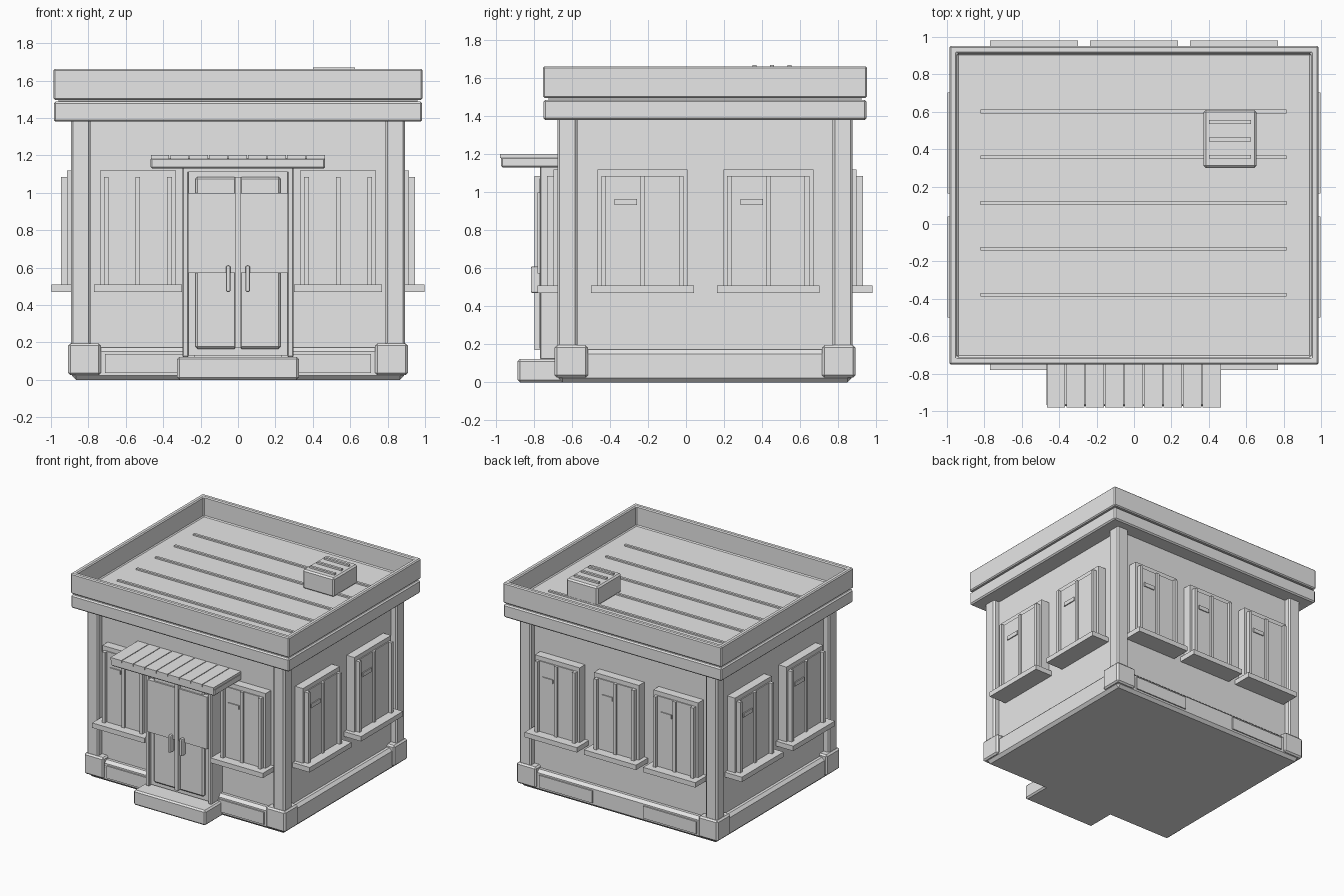
import bpy, bmesh
from math import radians
from mathutils import Matrix, Vector

default = bpy.data.objects.get("Cube")
if default:
    bpy.data.objects.remove(default, do_unlink=True)

grey = bpy.data.materials.new("plain_grey")
grey.use_nodes = True
TONE = (0.8, 0.8, 0.8, 1)
grey.diffuse_color = TONE
grey.node_tree.nodes["Principled BSDF"].inputs["Base Color"].default_value = TONE

CY = 0.1                    # middle of the building in y
HX, HY = 0.893, 0.777       # half size to the outside of the corner pillars
RECESS = 0.05               # walls sit this far behind the pillars


def finish(name, bm, bevel=0, segments=1):
    mesh = bpy.data.meshes.new(name)
    bm.to_mesh(mesh)
    bm.free()
    mesh.materials.append(grey)
    obj = bpy.data.objects.new(name, mesh)
    bpy.context.collection.objects.link(obj)
    if bevel:
        mod = obj.modifiers.new("edge_bevel", "BEVEL")
        mod.width, mod.segments = bevel, segments
    return obj


def cube(x, y, z, matrix=Matrix()):
    bm = bmesh.new()
    centre = Vector([(a + b) / 2 for a, b in (x, y, z)])
    size = Vector([b - a for a, b in (x, y, z)])
    place = matrix @ Matrix.Translation(centre) @ Matrix.Diagonal(size).to_4x4()
    bmesh.ops.create_cube(bm, size=1, matrix=place)
    return bm


def box(name, x, y, z, bevel=0, matrix=Matrix(), segments=1):
    return finish(name, cube(x, y, z, matrix), bevel, segments)


def around(hx, hy):
    return (-hx, hx), (CY - hy, CY + hy)


# Walls and plinth
box("walls", *around(HX - RECESS, HY - RECESS), (0.1, 1.42))
box("plinth", *around(HX - 0.005, HY - 0.005), (0, 0.172), 0.022)

# Corner pillars and their foot blocks
for sx in (-1, 1):
    for sy in (-1, 1):
        def corner(hx, hy, w):
            return (sorted((sx * hx, sx * (hx - w))),
                    sorted((CY + sy * hy, CY + sy * (hy - w))))
        box("corner_pillar", *corner(HX, HY, 0.105), (0.1, 1.4), 0.012)
        box("pillar_foot", *corner(0.908, 0.792, 0.175), (0.025, 0.195), 0.012)

# Plinth panels on front and back
for sx in (-1, 1):
    for y in (CY - HY, CY + HY):
        box("plinth_panel", sorted((sx * 0.23, sx * 0.71)), (y - 0.005, y + 0.005), (0.037, 0.137))

# Cornice and hollow parapet
box("cornice", *around(0.985, 0.85), (1.38, 1.487), 0.01)
bm = cube(*around(0.987, 0.852), (1.497, 1.663))
top = max(bm.faces, key=lambda f: f.calc_center_median().z)
bmesh.ops.inset_region(bm, faces=[top], thickness=0.056)
down = bmesh.ops.extrude_discrete_faces(bm, faces=[top])["faces"][0]
bmesh.ops.translate(bm, verts=down.verts, vec=(0, 0, -0.16))
finish("parapet", bm, 0.008)
box("cornice_gap", *around(0.96, 0.825), (1.48, 1.5))

# Roof seams
for i in range(5):
    y = -0.378 + i * 0.245
    box("roof_seam", (-0.82, 0.815), (y - 0.01, y + 0.01), (1.495, 1.515))

# Rooftop vent unit
box("vent_unit", (0.372, 0.655), (0.3, 0.61), (1.5, 1.656), 0.012)
for y in (0.36, 0.452, 0.545):
    box("vent_slat", (0.4, 0.625), (y - 0.01, y + 0.01), (1.65, 1.67))


# Windows: built facing -y, then turned to their wall
def window(angle, reach, along, width):
    turn = (Matrix.Translation((0, CY, 0)) @ Matrix.Rotation(radians(angle), 4, "Z")
            @ Matrix.Translation((along, -reach, 0)))
    h = width / 2

    def part(name, x, out, z):
        box(name, x, (-out, RECESS + 0.01), z, matrix=turn)
    inner = h - 0.02
    part("window_frame", (-h, h), 0.02, (0.5, 1.12))
    part("window_pane", (-inner, inner), 0.028, (0.5, 1.085))
    for side in (-1, 1):
        part("window_jamb", sorted((side * inner, side * (inner - 0.026))), 0.054, (0.5, 1.085))
    part("window_mullion", (-0.012, 0.012), 0.042, (0.5, 1.085))
    part("window_glint", (-0.31 * width, -0.03), 0.036, (0.932, 0.964))
    part("window_sill", (-h - 0.033, h + 0.033), 0.104, (0.47, 0.51))


for x in (-0.535, 0.535):
    window(0, HY, x, 0.405)
for x in (-0.535, 0, 0.535):
    window(180, HY, x, 0.405)
for y in (-0.329, 0.334):
    window(90, HX, y, 0.474)
    window(-90, HX, -y, 0.474)

# Door surround, leaves, upper panels and handles
BACK = CY - HY + 0.06
box("door_backing", (-0.275, 0.275), (-0.745, BACK), (0.13, 1.13))
for sx in (-1, 1):
    box("door_jamb", sorted((sx * 0.265, sx * 0.297)), (-0.768, BACK), (0.12, 1.14), 0.006)
    box("door_leaf", sorted((sx * 0.008, sx * 0.228)), (-0.77, BACK), (0.165, 1.085), 0.012)
    box("door_upper_panel", sorted((sx * 0.016, sx * 0.268)), (-0.782, -0.74), (0.572, 0.998))
    box("door_handle", sorted((sx * 0.04, sx * 0.064)), (-0.817, -0.76), (0.47, 0.61), 0.008, segments=2)
box("door_header", (-0.27, 0.27), (-0.768, BACK), (1.11, 1.14))
box("door_meeting_stile", (-0.015, 0.015), (-0.797, BACK), (0.17, 1.085))

# Entrance step
box("entrance_step", (-0.325, 0.325), (-0.887, -0.6), (0, 0.122), 0.012)

# Awning with slats
box("awning_beam", (-0.468, 0.466), (-0.973, BACK), (1.13, 1.187), 0.008)
pitch = 0.936 / 9
for i in range(9):
    x = -0.469 + i * pitch
    box("awning_slat", (x + 0.003, x + pitch - 0.003), (-0.98, BACK), (1.18, 1.202))
